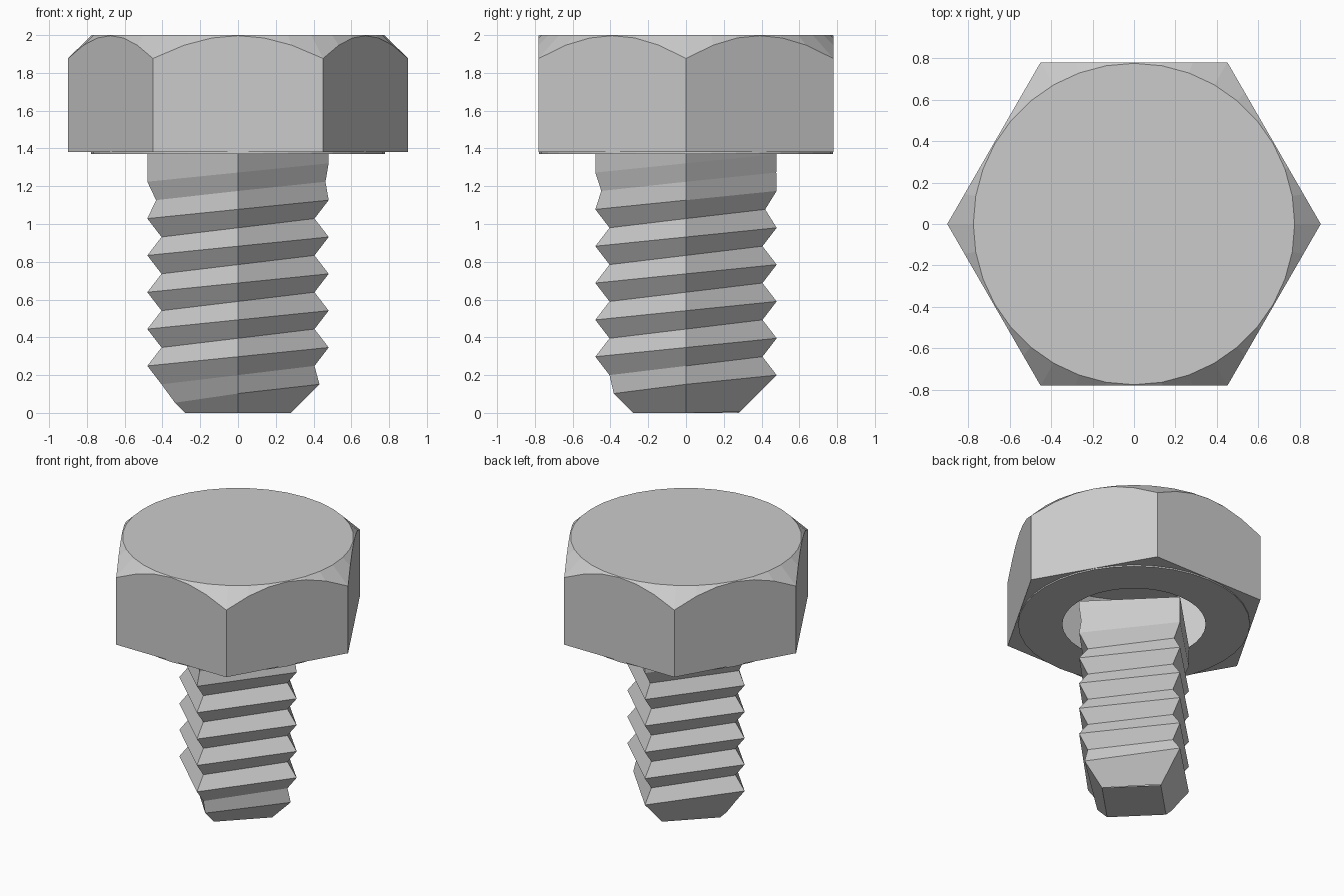
import bpy, bmesh
from math import cos, sin, radians

if "Cube" in bpy.data.objects:
    bpy.data.objects.remove(bpy.data.objects["Cube"])


def polar(r, deg, z):
    return (r * cos(radians(deg)), r * sin(radians(deg)), z)


def finish(name, bm):
    bmesh.ops.remove_doubles(bm, verts=bm.verts[:], dist=0.0005)
    mesh = bpy.data.meshes.new(name)
    bm.to_mesh(mesh)
    bm.free()
    obj = bpy.data.objects.new(name, mesh)
    bpy.context.collection.objects.link(obj)
    return obj


# Hexagonal head: hollow shell with conical top chamfer and a thin washer face
TOP, BASE, SEAT = 2.0, 1.38, 1.37
FLAT, SHANK_R = 0.78, 0.48
bm = bmesh.new()
rings = [[] for _ in range(6)]
for k in range(36):
    a = k * 10
    hex_r = FLAT / cos(radians(a % 60 - 30))
    chamfer_z = TOP - (hex_r - FLAT) * 1.0
    points = [(FLAT - 0.005, TOP), (hex_r, chamfer_z - 0.003), (hex_r, BASE),
              (FLAT - 0.003, BASE), (FLAT - 0.003, SEAT), (SHANK_R, SEAT)]
    for ring, (r, z) in zip(rings, points):
        ring.append(bm.verts.new(polar(r, a, z)))
bm.faces.new(rings[0])
for upper, lower in zip(rings, rings[1:]):
    for k in range(36):
        n = (k + 1) % 36
        bm.faces.new((upper[k], lower[k], lower[n], upper[n]))
finish("hex_head", bm)

# Threaded shank: four-sided helix, cut by the tip cone and fading out under the head
PITCH, START = 0.195, 0.2
ROOT_R, TIP_R = 0.405, 0.28
FIRST, LAST = -8, 30
bm = bmesh.new()


def thread_vert(i, z, r):
    z = min(max(z, 0.0), SEAT)
    return bm.verts.new(polar(min(r, TIP_R + z, SHANK_R), 90 + 90 * i, z))


crest, root = {}, {}
for i in range(FIRST, LAST):
    z = START + i * PITCH / 4
    crest[i] = thread_vert(i, z, SHANK_R)
    z += PITCH / 2
    root[i] = thread_vert(i, z, ROOT_R + max(0.0, z - 1.03) * 0.3)
for i in range(FIRST, LAST - 5):
    bm.faces.new((crest[i], crest[i + 1], root[i + 1], root[i]))
    bm.faces.new((root[i], root[i + 1], crest[i + 5], crest[i + 4]))
# Flat tip
bm.faces.new([crest[i] for i in (-5, -6, -7, -8)])
finish("threaded_shank", bm)
